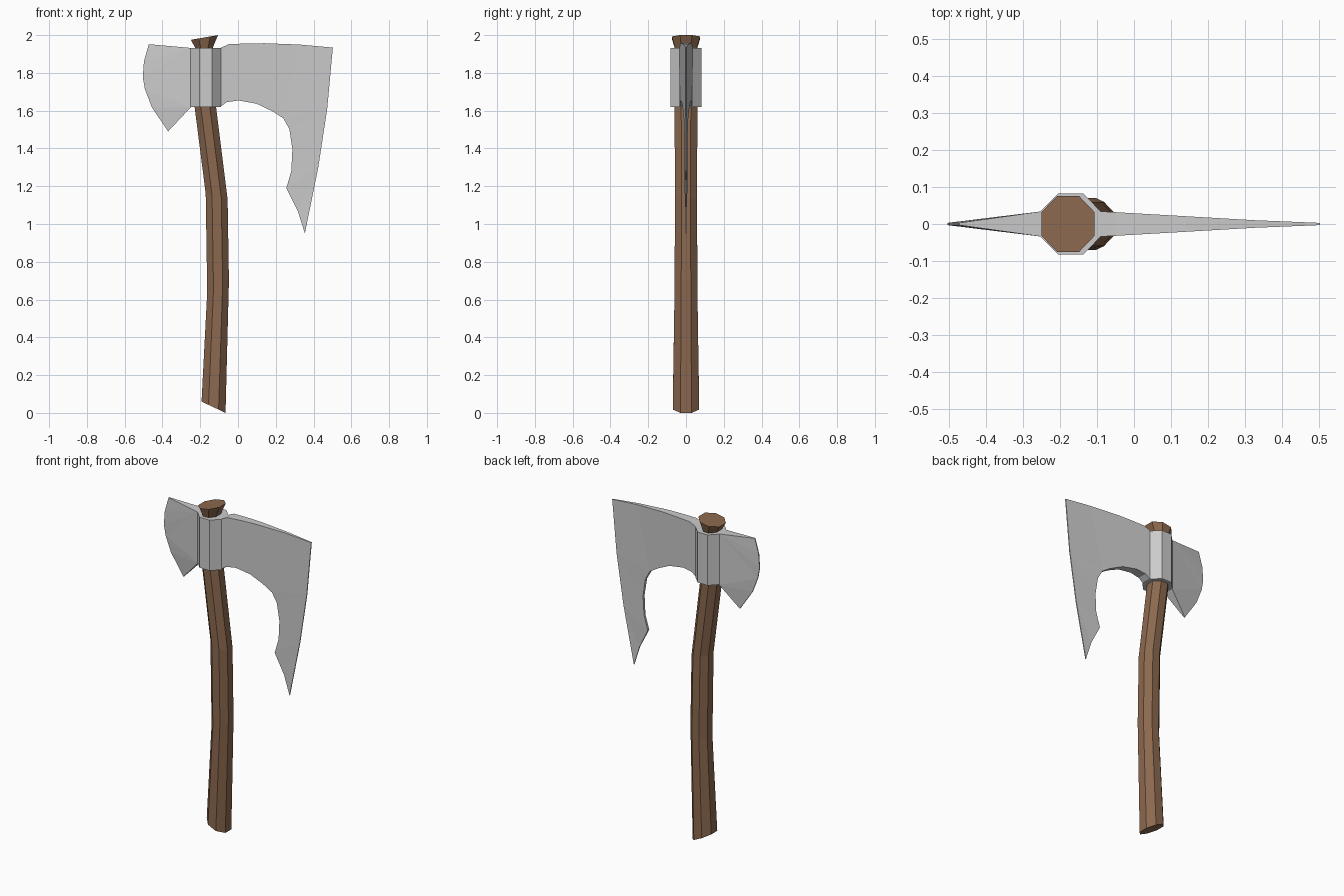
import bpy, bmesh
from mathutils import Vector

if "Cube" in bpy.data.objects:
    bpy.data.objects.remove(bpy.data.objects["Cube"])


def material(name, color):
    m = bpy.data.materials.new(name)
    m.diffuse_color = (*color, 1)
    m.use_nodes = True
    m.node_tree.nodes["Principled BSDF"].inputs["Base Color"].default_value = m.diffuse_color
    return m


WOOD = material("brown wood", (0.26, 0.14, 0.078))
STEEL = material("grey steel", (0.6, 0.6, 0.6))


def finish(bm, name, mat):
    bmesh.ops.recalc_face_normals(bm, faces=bm.faces)
    me = bpy.data.meshes.new(name)
    bm.to_mesh(me)
    bm.free()
    me.materials.append(mat)
    ob = bpy.data.objects.new(name, me)
    bpy.context.collection.objects.link(ob)
    return ob


C = 0.42
OCT = [(1, C), (C, 1), (-C, 1), (-1, C), (-1, -C), (-C, -1), (C, -1), (1, -C)]


def loft(name, rings, mat):
    """Octagonal tube; each ring is left x, left z, right x, right z, half depth."""
    bm = bmesh.new()
    loops = []
    for lx, lz, rx, rz, w in rings:
        a, b = Vector((lx, 0, lz)), Vector((rx, 0, rz))
        mid, half = (a + b) / 2, (b - a) / 2
        loops.append([bm.verts.new(mid + half * u + Vector((0, v * w, 0))) for u, v in OCT])
    for p, q in zip(loops, loops[1:]):
        for i in range(8):
            j = (i + 1) % 8
            bm.faces.new((p[i], p[j], q[j], q[i]))
    bm.faces.new(loops[0])
    bm.faces.new(loops[-1])
    return finish(bm, name, mat)


def wedge(name, outline, half_thickness, mat):
    """Outline in x, z with a thickness given per point."""
    bm = bmesh.new()
    sides = []
    for s in (-1, 1):
        sides.append([bm.verts.new((x, s * half_thickness(x, z), z)) for x, z in outline])
    n = len(outline)
    for i in range(n):
        j = (i + 1) % n
        bm.faces.new((sides[0][i], sides[0][j], sides[1][j], sides[1][i]))
    caps = [bm.faces.new(s) for s in sides]
    bmesh.ops.recalc_face_normals(bm, faces=bm.faces)
    bmesh.ops.triangulate(bm, faces=caps)
    return finish(bm, name, mat)


# Curved handle with flared top
loft("handle", [
    (-0.193, 0.06, -0.066, 0.0, 0.07),
    (-0.163, 0.64, -0.048, 0.70, 0.06),
    (-0.171, 1.16, -0.055, 1.13, 0.059),
    (-0.231, 1.63, -0.115, 1.61, 0.06),
    (-0.222, 1.925, -0.133, 1.935, 0.059),
    (-0.250, 1.975, -0.106, 2.0, 0.075),
], WOOD)

# Steel collar
loft("collar", [(-0.252, z, -0.09, z, 0.082) for z in (1.62, 1.932)], STEEL)


# Bearded main blade, tapering to its cutting edge
def main_thickness(x, z):
    edge = 0.354 + (z - 0.951) * 0.146 / 0.983
    return max(0.003, 0.034 * (edge - x) / 0.59)


wedge("main_blade", [
    (-0.092, 1.932), (-0.05, 1.952), (0.05, 1.956), (0.14, 1.957), (0.325, 1.95), (0.502, 1.934),
    (0.472, 1.608), (0.425, 1.30), (0.354, 0.951),
    (0.316, 1.07), (0.256, 1.19), (0.282, 1.28), (0.288, 1.396), (0.272, 1.502),
    (0.24, 1.56), (0.182, 1.597), (0.098, 1.637), (0.003, 1.654), (-0.06, 1.645),
    (-0.092, 1.622),
], main_thickness, STEEL)

# Small rear blade with a curved edge
wedge("rear_blade", [
    (-0.25, 1.932), (-0.25, 1.618), (-0.37, 1.49), (-0.456, 1.618), (-0.493, 1.714),
    (-0.504, 1.777), (-0.498, 1.862), (-0.472, 1.952),
], lambda x, z: 0.034 if x > -0.26 else 0.003, STEEL)
